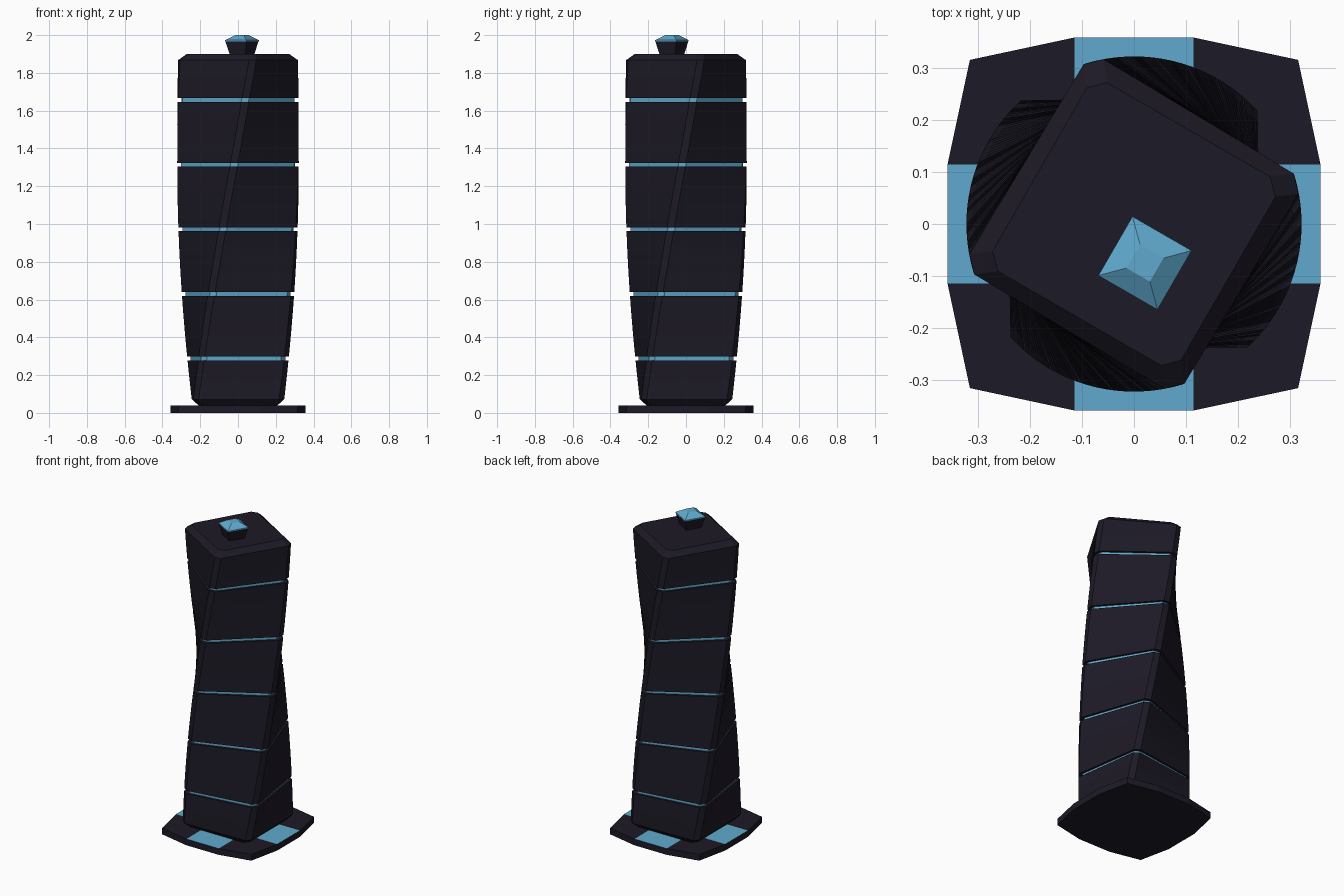
import bpy, bmesh
from math import cos, sin, radians

if "Cube" in bpy.data.objects:
    bpy.data.objects.remove(bpy.data.objects["Cube"])


def material(name, rgb):
    m = bpy.data.materials.new(name)
    m.diffuse_color = (*rgb, 1)
    m.use_nodes = True
    m.node_tree.nodes["Principled BSDF"].inputs["Base Color"].default_value = m.diffuse_color
    return m


DARK = material("dark_cladding", (0.012, 0.010, 0.019))
BLUE = material("blue_glow", (0.115, 0.40, 0.61))

Z0, Z1, TWIST = 0.04, 1.9, radians(60)      # tower bottom, top, total turn
HALF, CUT = 0.241, 0.028                    # half width, corner chamfer


def finish(name, bm, mats, smooth=False):
    bmesh.ops.recalc_face_normals(bm, faces=bm.faces)
    me = bpy.data.meshes.new(name)
    bm.to_mesh(me)
    bm.free()
    ob = bpy.data.objects.new(name, me)
    bpy.context.collection.objects.link(ob)
    for m in mats:
        me.materials.append(m)
    if smooth:
        bpy.context.view_layer.objects.active = ob
        ob.select_set(True)
        bpy.ops.object.shade_smooth_by_angle(angle=radians(20))
        ob.select_set(False)
    return ob


def ring(h, c, z, angle, centre=(0, 0)):
    """Square outline with corners cut by c, turned by angle."""
    pts = []
    for k in range(4):
        a = angle + k * radians(90)
        for x, y in ([(h, h - c), (h - c, h)] if c else [(h, h)]):
            pts.append((centre[0] + x * cos(a) - y * sin(a),
                        centre[1] + x * sin(a) + y * cos(a), z))
    return pts


def loft(name, rings, mat, smooth=False):
    bm = bmesh.new()
    loops = [[bm.verts.new(p) for p in r] for r in rings]
    n = len(loops[0])
    for a, b in zip(loops, loops[1:]):
        for i in range(n):
            j = (i + 1) % n
            bm.faces.new((a[i], a[j], b[j], b[i]))
    bm.faces.new(loops[0][::-1])
    bm.faces.new(loops[-1])
    return finish(name, bm, [mat], smooth)


def turn(z):
    return TWIST * (z - Z0) / (Z1 - Z0)


def twisted(name, za, zb, mat, inset=0.0, bev_low=0.0, bev_high=0.0, steps=8):
    """Twisted block between two heights, optionally bevelled at either end."""
    lo, hi = za + bev_low, zb - bev_high
    prof = [(lo + (hi - lo) * i / steps, inset) for i in range(steps + 1)]
    if bev_low:
        prof.insert(0, (za, inset + bev_low))
    if bev_high:
        prof.append((zb, inset + bev_high))
    return loft(name, [ring(HALF - d, CUT, z, turn(z)) for z, d in prof], mat, True)


# Tower storeys separated by recessed glowing bands
bands = [0.288 + 0.342 * i for i in range(5)]
gap = 0.010
lows = [Z0] + [z + gap for z in bands]
highs = [z - gap for z in bands] + [Z1]
for i, (a, b) in enumerate(zip(lows, highs)):
    twisted(f"tower_storey_{i + 1}", a, b, DARK,
            bev_low=0.032 if i == 0 else 0, bev_high=0.032 if i == 5 else 0)
for i, z in enumerate(bands):
    twisted(f"glow_band_{i + 1}", z - gap, z + gap, BLUE, inset=0.015, steps=1)

# Rooftop post and faceted cap
C, A = (0.021, -0.075), TWIST
loft("roof_post", [ring(0.047, 0, 1.895, A, C), ring(0.064, 0, 1.967, A, C)], DARK)
loft("roof_cap", [ring(0.0655, 0, 1.967, A, C), ring(0.0655, 0, 1.973, A, C),
                  ring(0.026, 0, 2.0, A, C)], BLUE)

# Base plate: 3 x 3 grid with pulled-in corners and blue pads at the edge middles
bm = bmesh.new()
steps = [-0.358, -0.114, 0.114, 0.358]
grid = []
for y in steps:
    row = []
    for x in steps:
        k = 0.315 / 0.358 if abs(x) > 0.3 and abs(y) > 0.3 else 1
        row.append(bm.verts.new((x * k, y * k, 0.04)))
    grid.append(row)
for j in range(3):
    for i in range(3):
        f = bm.faces.new((grid[j][i], grid[j][i + 1], grid[j + 1][i + 1], grid[j + 1][i]))
        f.material_index = 1 if (i + j) % 2 else 0
top = set(bm.faces)
edge_loop = [e for e in bm.edges if e.is_boundary]
new = bmesh.ops.extrude_edge_only(bm, edges=edge_loop)["geom"]
for v in [g for g in new if isinstance(g, bmesh.types.BMVert)]:
    v.co.z = 0
bmesh.ops.contextual_create(bm, geom=[g for g in new if isinstance(g, bmesh.types.BMEdge)])
for f in bm.faces:
    if f not in top:
        f.material_index = 0
finish("base_plate", bm, [DARK, BLUE])
